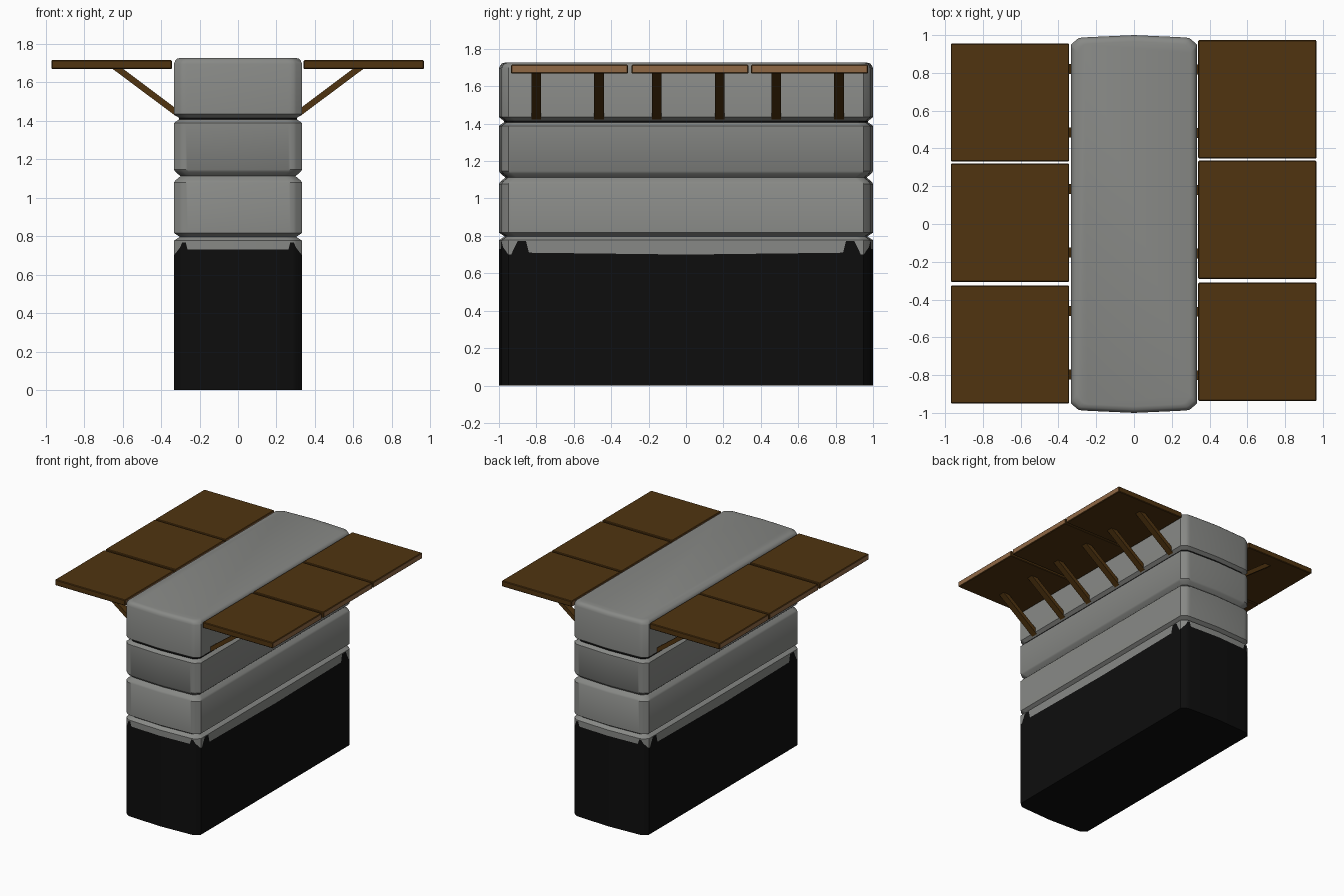
import bpy, bmesh, math
from mathutils import Vector

if "Cube" in bpy.data.objects:
    bpy.data.objects.remove(bpy.data.objects["Cube"])


def mat(name, rgb):
    m = bpy.data.materials.new(name)
    m.diffuse_color = (*rgb, 1)
    m.use_nodes = True
    m.node_tree.nodes["Principled BSDF"].inputs["Base Color"].default_value = m.diffuse_color
    return m


GREY = mat("stone grey", (0.245, 0.25, 0.238))
BLACK = mat("black", (0.004, 0.004, 0.004))
BROWN = mat("dark wood", (0.08, 0.034, 0.005))
TAN = mat("light wood edge", (0.28, 0.14, 0.06))


def finish(bm, name, mats, angle=35):
    bmesh.ops.recalc_face_normals(bm, faces=bm.faces)
    me = bpy.data.meshes.new(name)
    bm.to_mesh(me)
    bm.free()
    for m in mats:
        me.materials.append(m)
    ob = bpy.data.objects.new(name, me)
    bpy.context.collection.objects.link(ob)
    bpy.ops.object.select_all(action='DESELECT')
    ob.select_set(True)
    bpy.context.view_layer.objects.active = ob
    bpy.ops.object.shade_smooth_by_angle(angle=math.radians(angle))
    return ob


# Plan outline of one quarter: x, y, height of the ragged black edge there
quarter = [(0, 1.0, 0.73), (0.262, 0.988, 0.73), (0.272, 0.987, 0.768),
           (0.29, 0.985, 0.768), (0.302, 0.978, 0.74), (0.333, 0.95, 0.70),
           (0.333, 0.935, 0.70), (0.333, 0.90, 0.772), (0.333, 0.855, 0.772),
           (0.333, 0.84, 0.71), (0.333, 0.0, 0.70)]
right = quarter + [(x, -y, z) for x, y, z in quarter[-2::-1]]
outline = right + [(-x, y, z) for x, y, z in right[-2:0:-1]]

# Pillar: stacked courses separated by grooves (z, inset); None = ragged ring
levels = [(0, 0), (None, 0), (0.777, 0), (0.797, 0.03), (0.817, 0),
          (1.078, 0), (1.09, 0.008), (1.112, 0.034), (1.134, 0.008), (1.146, 0),
          (1.388, 0), (1.407, 0.026), (1.415, 0.026), (1.435, 0),
          (1.695, 0), (1.711, 0.006), (1.722, 0.016), (1.727, 0.034)]
bm = bmesh.new()
rings = []
for z, d in levels:
    rings.append([bm.verts.new((x * (1 - d / 0.333), y * (1 - d), zb if z is None else z))
                  for x, y, zb in outline])
n = len(outline)
for k in range(len(rings) - 1):
    for i in range(n):
        j = (i + 1) % n
        f = bm.faces.new((rings[k][i], rings[k][j], rings[k + 1][j], rings[k + 1][i]))
        # black base, and the dark joint under the top course
        f.material_index = 1 if k in (0, 11) else 0
bm.faces.new(rings[0]).material_index = 1
bm.faces.new(rings[-1])
finish(bm, "pillar", [GREY, BLACK])


# Wooden boards with lighter end grain, and sloping braces beneath
def board(name, x0, x1, y0, y1):
    bm = bmesh.new()
    bmesh.ops.create_cube(bm, size=1)
    for v in bm.verts:
        v.co = Vector((x0 if v.co.x < 0 else x1, y0 if v.co.y < 0 else y1,
                       1.668 if v.co.z < 0 else 1.715))
    bmesh.ops.bevel(bm, geom=bm.edges[:], offset=0.005, segments=1, affect='EDGES')
    bm.normal_update()
    for f in bm.faces:
        f.material_index = 1 if abs(f.normal.x) > 0.9 else 0
    finish(bm, name, [BROWN, TAN], 30)


def brace(name, side, y):
    prof = [(0.32, 1.422), (0.32, 1.462), (0.60, 1.672), (0.655, 1.672)]
    bm = bmesh.new()
    a, b = ([bm.verts.new((side * x, y + s, z)) for x, z in prof] for s in (-0.026, 0.026))
    bm.faces.new(a)
    bm.faces.new(b)
    for i in range(4):
        j = (i + 1) % 4
        bm.faces.new((a[i], a[j], b[j], b[i]))
    finish(bm, name, [BROWN], 30)


for label, side, xs, centres in (
        ("left", -1, (-0.97, -0.343), (-0.638, 0.007, 0.643)),
        ("right", 1, (0.34, 0.967), (-0.623, 0.022, 0.66))):
    for c in centres:
        board(label + "_board", *xs, c - 0.313, c + 0.313)
        for o in (-0.168, 0.168):
            brace(label + "_brace", side, c - 0.01 * side + o)
